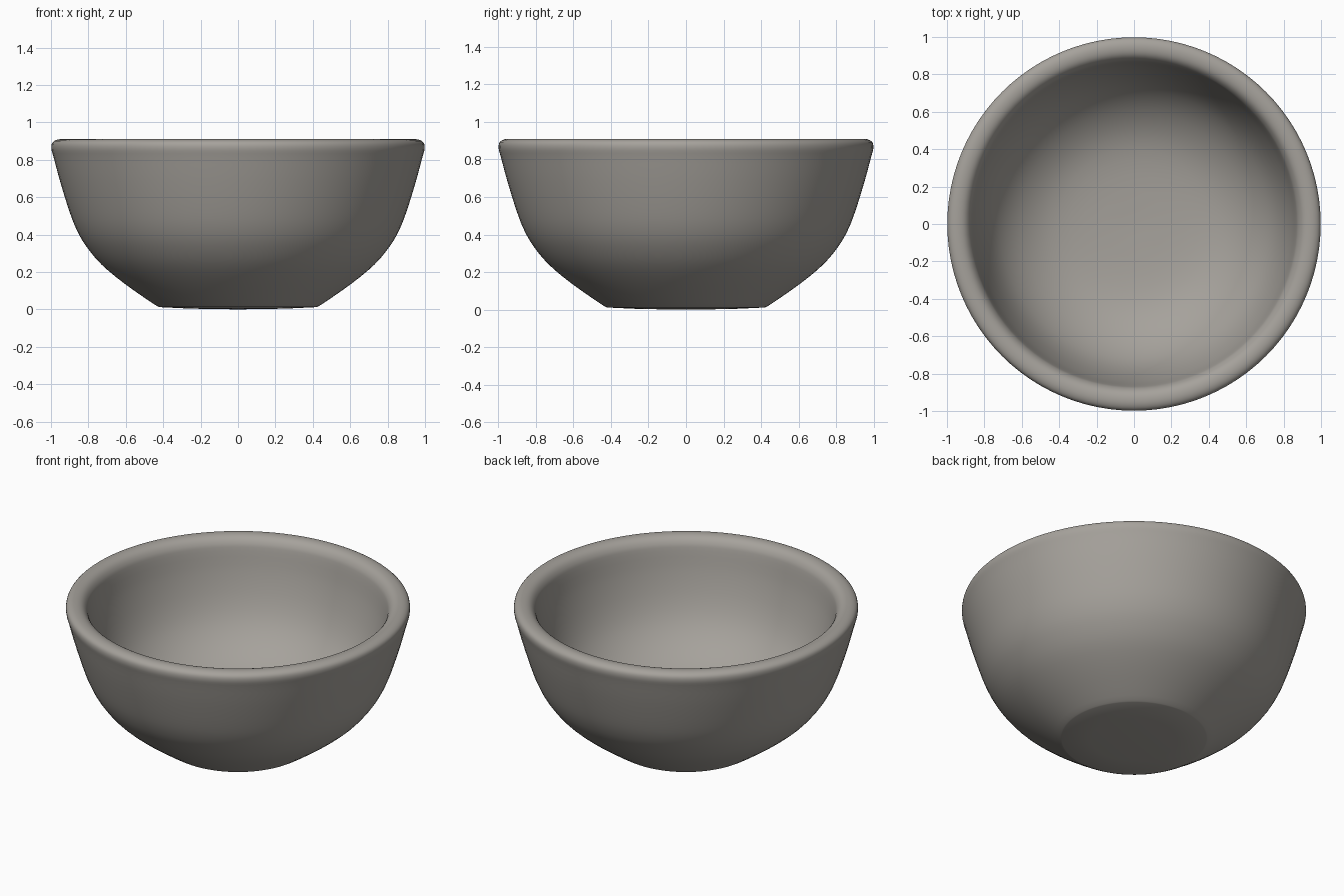
import bpy, bmesh
from math import tau
from mathutils import Vector

if "Cube" in bpy.data.objects:
    bpy.data.objects.remove(bpy.data.objects["Cube"])

SEGMENTS = 96

# Half cross-sections (radius, height)
outer = [(0.42, 0.012), (0.46, 0.035), (0.61, 0.14), (0.73, 0.24), (0.81, 0.335),
         (0.86, 0.42), (0.90, 0.52), (0.95, 0.68), (0.985, 0.81), (0.998, 0.86)]
rim = [(0.998, 0.86), (0.992, 0.892), (0.965, 0.908), (0.93, 0.909),
       (0.90, 0.897), (0.878, 0.87), (0.866, 0.83)]
inner = [(0.866, 0.83), (0.84, 0.70), (0.79, 0.54), (0.72, 0.41),
         (0.61, 0.30), (0.46, 0.22), (0.27, 0.185), (0.0, 0.175)]


def smooth_path(points, steps=3):
    """Catmull-Rom curve through the points."""
    p = [Vector(q) for q in points]
    path = []
    for i in range(len(p) - 1):
        a, b, c, d = p[max(i - 1, 0)], p[i], p[i + 1], p[min(i + 2, len(p) - 1)]
        for s in range(steps):
            t = s / steps
            path.append(0.5 * (2 * b + (c - a) * t + (2 * a - 5 * b + 4 * c - d) * t * t
                               + (3 * b - a - 3 * c + d) * t ** 3))
    return path + [p[-1]]


def lathe(name, profile):
    """Spin a profile around the z axis into a closed solid."""
    bm = bmesh.new()
    verts = [bm.verts.new((r, 0, z)) for r, z in profile]
    edges = [bm.edges.new(pair) for pair in zip(verts, verts[1:])]
    bmesh.ops.spin(bm, geom=verts + edges, cent=(0, 0, 0), axis=(0, 0, 1),
                   angle=tau, steps=SEGMENTS)
    bmesh.ops.remove_doubles(bm, verts=bm.verts, dist=0.0005)
    bmesh.ops.recalc_face_normals(bm, faces=bm.faces)
    mesh = bpy.data.meshes.new(name)
    bm.to_mesh(mesh)
    bm.free()
    obj = bpy.data.objects.new(name, mesh)
    bpy.context.collection.objects.link(obj)
    return obj


# Bowl: slightly domed foot, outer wall, rounded rim, hollow inside
profile = [Vector((0, 0)), Vector((0.25, 0.004))]
profile += smooth_path(outer + rim[1:] + inner[1:])
bowl = lathe("bowl", profile)

# Stone-grey surface
stone = bpy.data.materials.new("stone_grey")
stone.diffuse_color = (0.38, 0.36, 0.33, 1)
stone.use_nodes = True
stone.node_tree.nodes["Principled BSDF"].inputs["Base Color"].default_value = stone.diffuse_color
bowl.data.materials.append(stone)

# Smooth shading with a crisp foot edge
bpy.context.view_layer.objects.active = bowl
bowl.select_set(True)
bpy.ops.object.shade_smooth_by_angle(angle=0.5)
